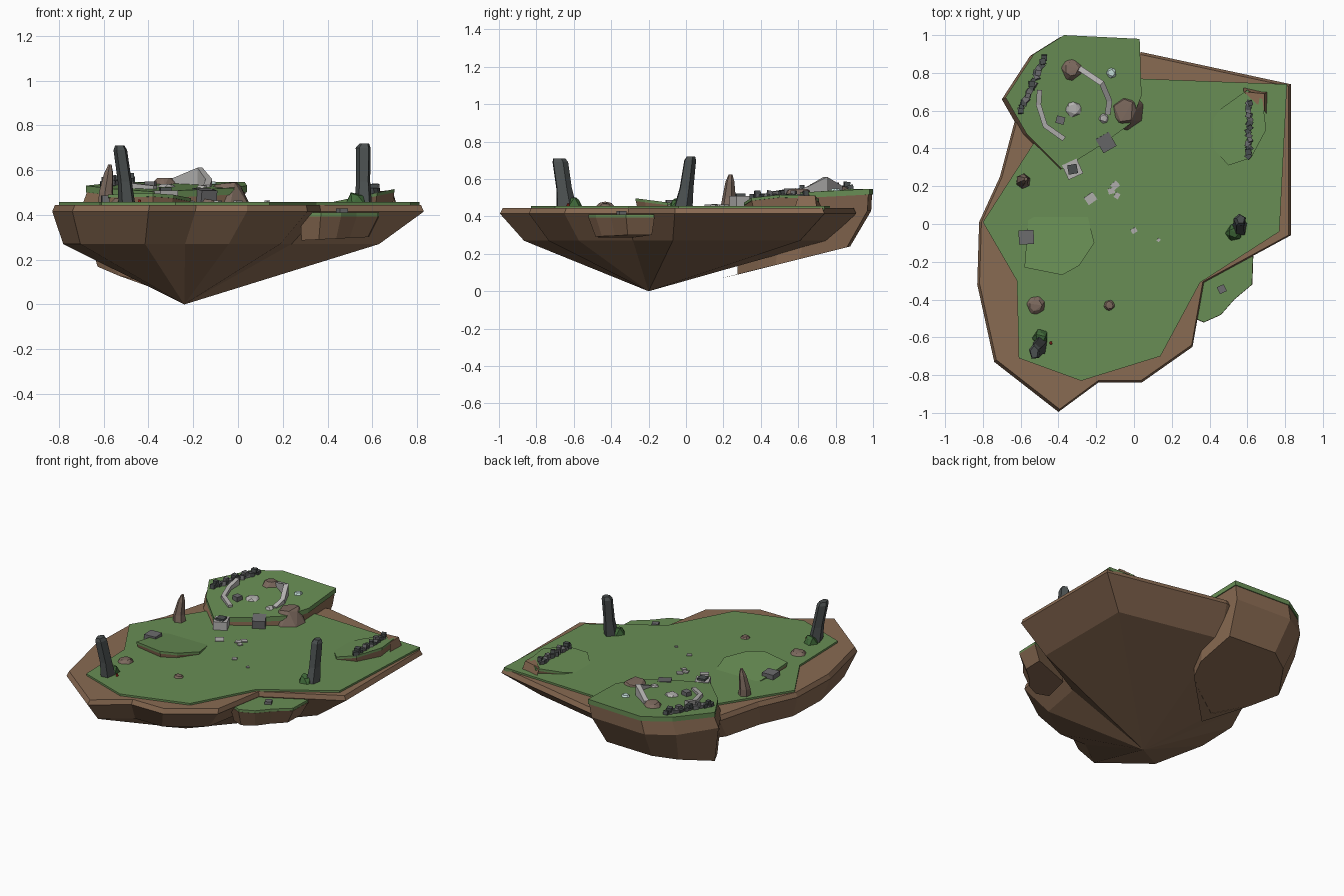
import bpy, bmesh, math, random
from mathutils import Vector, Matrix

if "Cube" in bpy.data.objects:
    bpy.data.objects.remove(bpy.data.objects["Cube"])

random.seed(4)


def mat(name, r, g, b):
    m = bpy.data.materials.new(name)
    m.diffuse_color = (r, g, b, 1)
    m.use_nodes = True
    m.node_tree.nodes["Principled BSDF"].inputs["Base Color"].default_value = m.diffuse_color
    return m


EARTH = mat("earth", 0.25, 0.145, 0.085)
GRASS = mat("grass", 0.14, 0.27, 0.09)
MOSS = mat("moss", 0.05, 0.14, 0.04)
ROCK = mat("brown_rock", 0.2, 0.14, 0.11)
DARK = mat("dark_stone", 0.07, 0.08, 0.08)
MID = mat("mid_stone", 0.15, 0.15, 0.155)
PALE = mat("pale_stone", 0.45, 0.44, 0.43)
MINT = mat("pale_crystal", 0.55, 0.72, 0.68)
RED = mat("red_bloom", 0.45, 0.03, 0.02)


def finish(name, bm, m):
    bmesh.ops.recalc_face_normals(bm, faces=bm.faces)
    me = bpy.data.meshes.new(name)
    bm.to_mesh(me)
    bm.free()
    me.materials.append(m)
    ob = bpy.data.objects.new(name, me)
    bpy.context.collection.objects.link(ob)
    return ob


def loft(name, rings, m, apex=None):
    """Skin equal-length rings top to bottom; close with a cap or an apex."""
    bm = bmesh.new()
    vs = [[bm.verts.new(p) for p in r] for r in rings]
    n = len(rings[0])
    for a, b in zip(vs, vs[1:]):
        for i in range(n):
            j = (i + 1) % n
            bm.faces.new((a[i], a[j], b[j], b[i]))
    bm.faces.new(vs[0])
    if apex:
        t = bm.verts.new(apex)
        for i in range(n):
            bm.faces.new((vs[-1][i], vs[-1][(i + 1) % n], t))
    else:
        bm.faces.new(vs[-1][::-1])
    return finish(name, bm, m)


def ring(outline, z, s=1.0, c=(0, 0), d=(0, 0)):
    """Outline scaled about c, shifted by d, at height z (number or function)."""
    out = []
    for x, y in outline:
        px, py = c[0] + (x - c[0]) * s + d[0], c[1] + (y - c[1]) * s + d[1]
        out.append((px, py, z(px, py) if callable(z) else z))
    return out


def block(name, x, y, z, size, m, rot=0, tilt=0):
    bm = bmesh.new()
    M = (Matrix.Translation((x, y, z)) @ Matrix.Rotation(math.radians(rot), 4, 'Z')
         @ Matrix.Rotation(math.radians(tilt), 4, 'X') @ Matrix.Diagonal((*size, 1)))
    bmesh.ops.create_cube(bm, size=1, matrix=M)
    return finish(name, bm, m)


def boulder(name, x, y, z, r, h, m, n=14):
    bm = bmesh.new()
    for i in range(n):
        a = 2 * math.pi * i / n + random.uniform(-.2, .2)
        k = 1.0 if i % 2 else 0.55
        bm.verts.new((x + r * k * math.cos(a), y + r * k * math.sin(a),
                      z - 0.01 if i % 2 else z + h * random.uniform(.6, 1)))
    res = bmesh.ops.convex_hull(bm, input=bm.verts)
    bmesh.ops.delete(bm, geom=[v for v in bm.verts if not v.link_faces], context='VERTS')
    return finish(name, bm, m)


def pillar(name, stations, m, n=5, turn=0.4):
    """Stations: x, y, z, x radius, y radius."""
    rings = [[(x + rx * math.cos(turn + 2 * math.pi * i / n),
               y + ry * math.sin(turn + 2 * math.pi * i / n), z)
              for i in range(n)] for x, y, z, rx, ry in stations]
    return loft(name, rings, m)


def ribbon_wall(name, path, heights, w, ground, m):
    rings = []
    for i, (x, y) in enumerate(path):
        a, b = Vector(path[max(i - 1, 0)]), Vector(path[min(i + 1, len(path) - 1)])
        t = (b - a).normalized() * w / 2
        z = ground(x, y)
        rings.append([(x - t.y, y + t.x, z - .02), (x + t.y, y - t.x, z - .02),
                      (x + t.y, y - t.x, z + heights[i]), (x - t.y, y + t.x, z + heights[i])])
    return loft(name, rings, m)


def rubble_wall(name, a, b, n, ground):
    for i in range(n):
        t = i / (n - 1)
        x, y = a[0] + (b[0] - a[0]) * t, a[1] + (b[1] - a[1]) * t
        for k in range(1 + (i % 3 == 1)):
            s = random.uniform(.022, .032)
            block(f"{name}_{i}_{k}", x + random.uniform(-.006, .006), y, ground(x, y) + .01 + .018 * k,
                  (s, s, .026), MID if (i + k) % 2 else DARK, random.uniform(0, 90), random.uniform(-15, 15))


# Main floating island
rim = [(.04, .91), (.83, .74), (.83, -.06), (.37, -.31), (.31, -.65), (.04, -.84), (-.19, -.84),
       (-.40, -.995), (-.74, -.73), (-.83, -.32), (-.82, .01), (-.71, .25), (-.63, .55), (-.45, .8)]
loft("island_rock", [ring(rim, .445, .985), ring(rim, .415),
                     ring(rim, .27, .85, (0, 0), (-.075, -.02))], EARTH, (-.24, -.2, 0))
lawn = [(.02, .77), (.81, .74), (.77, -.04), (.35, -.31), (.14, -.70), (-.28, -.83), (-.61, -.71),
        (-.62, -.30), (-.80, .01), (-.53, .43), (-.40, .75)]
loft("island_lawn", [ring(lawn, .457), ring(lawn, .435)], GRASS)

# Back hill: tilted cap over a tapering rock
hill_z = lambda x, y: .505 + .07 * (min(y, .9) - .3)
hill = [(-.37, 1.0), (.03, .98), (.04, .68), (-.02, .53), (-.17, .42), (-.38, .29), (-.57, .48),
        (-.68, .67), (-.53, .90)]
loft("hill_grass", [ring(hill, hill_z), ring(hill, lambda x, y: hill_z(x, y) - .03)], GRASS)
c = (-.33, .65)
loft("hill_rock", [ring(hill, lambda x, y: hill_z(x, y) - .028, .985, c), ring(hill, .43, 1.0, c, (-.02, -.01)),
                   ring(hill, lambda x, y: .07 + .25 * (y - .2), .85, c, (0, -.07))], EARTH, (-.37, .19, .07))

# Low terrace on the right front side
ledge = [(.33, -.27), (.63, -.17), (.625, -.32), (.53, -.40), (.46, -.48), (.37, -.52), (.28, -.48)]
loft("ledge_grass", [ring(ledge, .41), ring(ledge, .393)], GRASS)
loft("ledge_rock", [ring(ledge, .394, 1.01, (.45, -.33)),
                    ring(ledge, lambda x, y: .285 + .05 * (x - .26), .86, (.45, -.33), (-.02, .01))], EARTH)

# Tilted turf mounds
mound_z = lambda x, y: .497 - .13 * (y + .27)
mound = [(-.58, -.23), (-.38, -.27), (-.29, -.22), (-.21, -.10), (-.25, .06), (-.42, .1), (-.56, .02)]
bank_z = lambda x, y: .453 + .21 * (x - .4)
bank = [(.40, .53), (.46, .61), (.60, .71), (.68, .66), (.70, .50), (.62, .35), (.50, .31), (.42, .40)]
for label, o, zf, c in (("mound", mound, mound_z, (-.4, -.1)), ("bank", bank, bank_z, (.55, .52))):
    loft(label + "_grass", [ring(o, zf), ring(o, lambda x, y: zf(x, y) - .015)], GRASS)
    loft(label + "_rock", [ring(o, lambda x, y: zf(x, y) - .012, .99, c), ring(o, .43, .93, c)], EARTH)
loft("bank_outcrop", [[(.58, .70, .50), (.69, .69, .512), (.69, .60, .51)],
                      [(.58, .73, .44), (.71, .70, .44), (.705, .58, .44)]], EARTH)

# Standing stones with mossy feet
pillar("standing_stone_right", [(.56, -.02, .44, .042, .055), (.56, .0, .55, .033, .04),
                                (.56, .02, .70, .035, .034), (.565, .025, .72, .022, .024)], DARK)
pillar("standing_stone_left", [(-.495, -.64, .44, .04, .06), (-.505, -.655, .55, .033, .045),
                               (-.525, -.675, .69, .032, .045), (-.528, -.68, .71, .022, .035)], DARK)
pillar("brown_fang", [(-.585, .225, .44, .042, .042), (-.59, .23, .50, .034, .036),
                      (-.578, .235, .585, .022, .024), (-.572, .238, .625, .008, .01)], ROCK, 6)
boulder("moss_foot_right", .53, -.045, .455, .052, .05, MOSS, 10)
boulder("moss_foot_left", -.495, -.60, .455, .05, .05, MOSS, 10)
boulder("red_bloom", -.44, -.63, .455, .012, .018, RED, 8)

# Brown boulders
for i, (x, y, r, h) in enumerate([(-.05, .60, .11, .10), (-.33, .82, .065, .025), (-.52, -.43, .06, .025),
                                  (-.13, -.43, .037, .018)]):
    g = hill_z(x, y) if i == 1 else .455
    boulder(f"boulder_{i}", x, y, g, r, h, ROCK)

# Ruined walls on the hill and bank
ribbon_wall("ruin_wall_right", [(-.29, .825), (-.17, .745), (-.13, .65), (-.14, .58)],
            [.02, .075, .03, .008], .03, hill_z, PALE)
ribbon_wall("ruin_wall_left", [(-.50, .71), (-.505, .63), (-.47, .52), (-.37, .45)],
            [.04, .025, .022, .015], .027, hill_z, PALE)
rubble_wall("hill_rubble", (-.60, .60), (-.475, .88), 15, hill_z)
rubble_wall("bank_rubble", (.61, .36), (.61, .64), 14, bank_z)

# Square stones
block("stone_hill_front", -.15, .435, .48, (.08, .085, .07), MID, 30, 8)
block("stone_plinth", -.325, .29, .475, (.085, .085, .07), PALE, 25)
block("stone_on_plinth", -.325, .29, .50, (.05, .05, .045), DARK, 10)
block("stone_mound", -.57, -.07, .465, (.08, .075, .045), MID, 3)
block("stone_ledge", .465, -.345, .413, (.04, .04, .03), MID, 25)
block("stone_hill", -.39, .55, hill_z(-.39, .55) + .01, (.045, .04, .035), MID, -15)

# Flat pale slabs
for i, (x, y, s, rot) in enumerate([(-.23, .135, .055, 35), (-.10, .205, .04, 40), (-.12, .175, .035, 15),
                                    (-.09, .15, .03, 60), (0, -.035, .03, 30), (.13, -.085, .018, 50)]):
    block(f"slab_{i}", x, y, .458, (s, s * .85, .012), PALE, rot, 3)
for i, (x, y, r, m) in enumerate([(-.32, .61, .055, PALE), (-.16, .56, .035, PALE), (-.12, .80, .035, MINT)]):
    boulder(f"flat_rock_{i}", x, y, hill_z(x, y), r, .012, m, 10)
